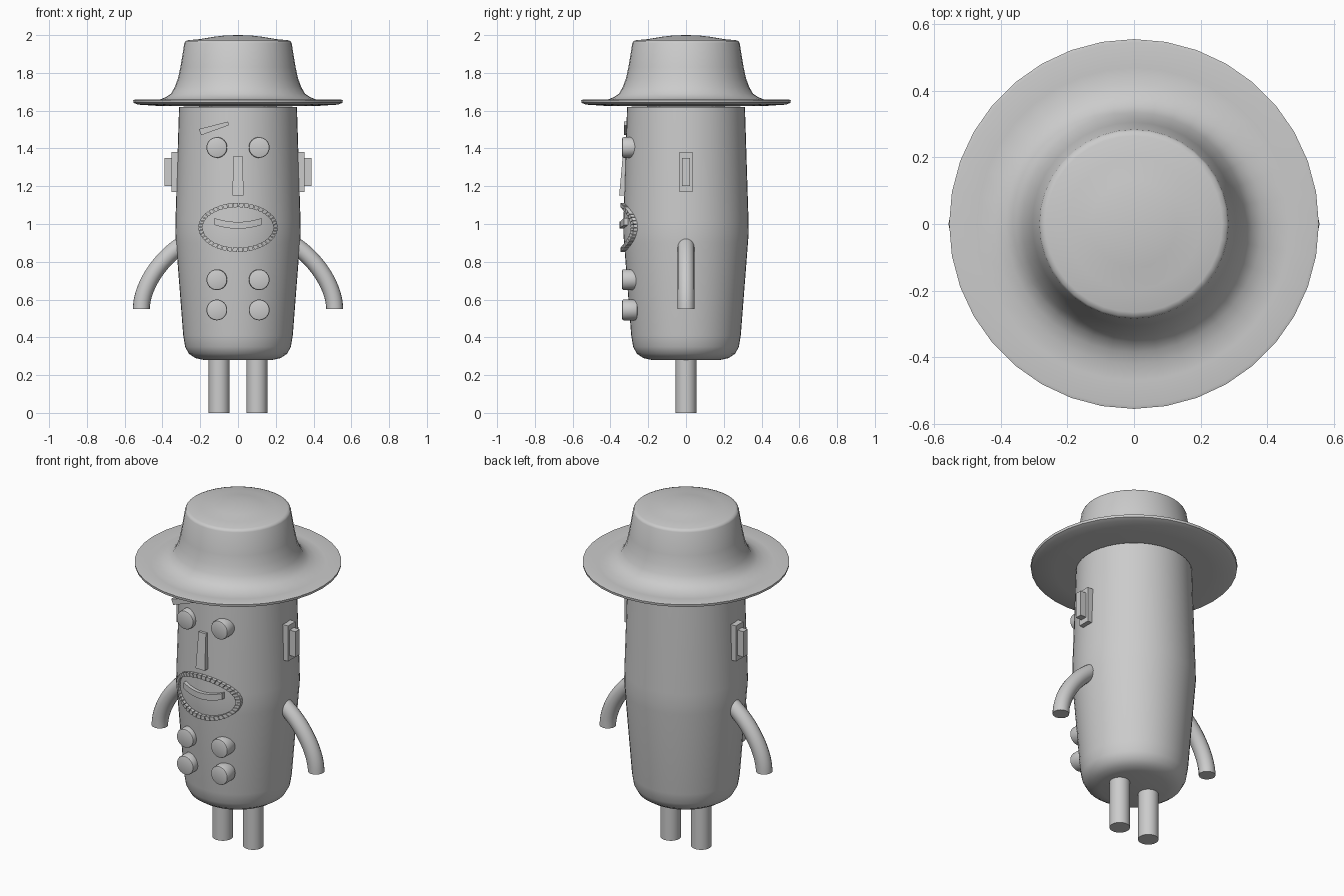
import bpy, bmesh, math
from mathutils import Matrix, Vector

cube = bpy.data.objects.get("Cube")
if cube:
    bpy.data.objects.remove(cube)

grey = bpy.data.materials.new("plain grey")
grey.use_nodes = True
COLOUR = (0.6, 0.6, 0.6, 1)
grey.diffuse_color = COLOUR
grey.node_tree.nodes["Principled BSDF"].inputs["Base Color"].default_value = COLOUR


def finish(name, bm, smooth=None):
    bmesh.ops.recalc_face_normals(bm, faces=bm.faces)
    mesh = bpy.data.meshes.new(name)
    bm.to_mesh(mesh)
    bm.free()
    mesh.materials.append(grey)
    obj = bpy.data.objects.new(name, mesh)
    bpy.context.collection.objects.link(obj)
    if smooth:
        shade(obj, smooth)
    return obj


def shade(obj, angle):
    bpy.ops.object.select_all(action='DESELECT')
    obj.select_set(True)
    bpy.context.view_layer.objects.active = obj
    bpy.ops.object.shade_smooth_by_angle(angle=math.radians(angle))


def lathe(name, profile, steps, smooth):
    """Spin a (radius, height) profile around z."""
    bm = bmesh.new()
    verts = [bm.verts.new((r, 0, z)) for r, z in profile]
    edges = [bm.edges.new(pair) for pair in zip(verts, verts[1:])]
    bmesh.ops.spin(bm, geom=verts + edges, cent=(0, 0, 0), axis=(0, 0, 1),
                   angle=math.tau, steps=steps)
    bmesh.ops.remove_doubles(bm, verts=bm.verts, dist=0.0005)
    return finish(name, bm, smooth)


def cylinder(name, radius, depth, matrix, bevel=0):
    bm = bmesh.new()
    bmesh.ops.create_cone(bm, cap_ends=True, segments=32, radius1=radius,
                          radius2=radius, depth=depth, matrix=matrix)
    if bevel:
        rims = [e for e in bm.edges if e.calc_face_angle(0) > 1]
        bmesh.ops.bevel(bm, geom=rims, offset=bevel, segments=2,
                        profile=0.5, affect='EDGES')
    return finish(name, bm, 40)


def box(name, low, high):
    bm = bmesh.new()
    bmesh.ops.create_cube(bm, size=1)
    low, high = Vector(low), Vector(high)
    size, mid = high - low, (high + low) / 2
    bmesh.ops.transform(bm, verts=bm.verts,
                        matrix=Matrix.Translation(mid) @ Matrix.Diagonal((*size, 1)))
    return finish(name, bm)


def slab(name, quads, front, depth):
    """Quads of (x, z) laid on the surface y = front(x, z), thickened backwards."""
    bm = bmesh.new()
    for quad in quads:
        bm.faces.new([bm.verts.new((x, front(x, z), z)) for x, z in quad])
    bmesh.ops.remove_doubles(bm, verts=bm.verts, dist=0.0005)
    made = bmesh.ops.extrude_face_region(bm, geom=bm.faces[:], use_keep_orig=True)
    back = [v for v in made["geom"] if isinstance(v, bmesh.types.BMVert)]
    bmesh.ops.translate(bm, verts=back, vec=(0, depth, 0))
    return finish(name, bm)


def wrapped(radius):
    return lambda x, z: -math.sqrt(radius ** 2 - x ** 2)


# Body
lathe("body", [(0, 0.28), (0.18, 0.28), (0.225, 0.29), (0.26, 0.313), (0.28, 0.35),
               (0.29, 0.41), (0.328, 0.9), (0.332, 0.95), (0.331, 1.02),
               (0.312, 1.62), (0, 1.63)], 48, 40)

# Hat
lathe("hat", [(0, 1.625), (0.42, 1.625), (0.53, 1.632), (0.553, 1.642), (0.555, 1.656),
              (0.545, 1.659), (0.47, 1.651), (0.42, 1.657), (0.385, 1.67), (0.355, 1.69),
              (0.335, 1.725), (0.318, 1.77), (0.305, 1.83), (0.284, 1.958),
              (0.279, 1.968), (0.265, 1.973), (0.2, 1.979), (0.13, 1.991),
              (0.07, 1.998), (0, 2.0)], 36, 50)

# Eyes, buttons, legs, ears and arms
facing = Matrix.Rotation(math.pi / 2, 4, 'X')
for side, s in (("left", 1), ("right", -1)):
    for part, z in (("eye", 1.405), ("upper_button", 0.705), ("lower_button", 0.545)):
        cylinder(f"{side}_{part}", 0.055, 0.08,
                 Matrix.Translation((s * 0.112, -0.298, z)) @ facing, 0.008)
    cylinder(f"{side}_leg", 0.055, 0.32, Matrix.Translation((s * 0.1, 0, 0.16)))

    for part, x0, x1, w, z0, z1 in (("ear_base", 0.3, 0.352, 0.035, 1.17, 1.38),
                                    ("ear_tip", 0.34, 0.39, 0.02, 1.2, 1.35)):
        a, b = sorted((s * x0, s * x1))
        box(f"{side}_{part}", (a, -w, z0), (b, w, z1))

    curve = bpy.data.curves.new(f"{side}_arm", 'CURVE')
    curve.dimensions = '3D'
    curve.bevel_depth = 0.045
    curve.bevel_resolution = 6
    curve.use_fill_caps = True
    spline = curve.splines.new('BEZIER')
    spline.resolution_u = 16
    spline.bezier_points.add(1)
    path = (((0.22, 0.93), (0.28, 0.9), (0.4, 0.83)),
            ((0.51, 0.68), (0.512, 0.55), (0.512, 0.5)))
    for point, (h1, co, h2) in zip(spline.bezier_points, path):
        point.handle_left_type = point.handle_right_type = 'FREE'
        point.handle_left = (s * h1[0], 0, h1[1])
        point.co = (s * co[0], 0, co[1])
        point.handle_right = (s * h2[0], 0, h2[1])
    curve.materials.append(grey)
    arm = bpy.data.objects.new(f"{side}_arm", curve)
    bpy.context.collection.objects.link(arm)
    bpy.ops.object.select_all(action='DESELECT')
    arm.select_set(True)
    bpy.context.view_layer.objects.active = arm
    bpy.ops.object.convert(target='MESH')
    shade(bpy.context.view_layer.objects.active, 40)

# Nose, leaning outwards towards its lower end
slab("nose", [[(-0.024, 1.36), (0.024, 1.36), (0.03, 1.15), (-0.03, 1.15)]],
     lambda x, z: -0.335 - (1.36 - z) * 0.09, 0.045)

# Single raised eyebrow
slab("right_eyebrow", [[(-0.207, 1.503), (-0.052, 1.542), (-0.05, 1.522), (-0.195, 1.47)]],
     lambda x, z: -0.328, 0.075)

# Ring of small blocks around the mouth
COUNT = 44


def oval(angle, scale):
    return 0.21 * math.cos(angle) - (1 - scale) * math.cos(angle), \
        0.982 + (0.13 - (1 - scale)) * math.sin(angle)


blocks = []
for i in range(COUNT):
    a = math.tau * i / COUNT
    b = a + math.tau / COUNT * 0.86
    blocks.append([oval(a, 1), oval(b, 1), oval(b, 0.977), oval(a, 0.977)])
slab("mouth_ring", blocks, wrapped(0.347), 0.03)

# Smile
xs = [-0.125 + 0.25 * i / 10 for i in range(11)]


def bend(x):
    return 0.975 + 1.3 * x * x


smile = [[(a, bend(a)), (b, bend(b)), (b, bend(b) + 0.036), (a, bend(a) + 0.036)]
         for a, b in zip(xs, xs[1:])]
slab("smile", smile, wrapped(0.352), 0.035)
